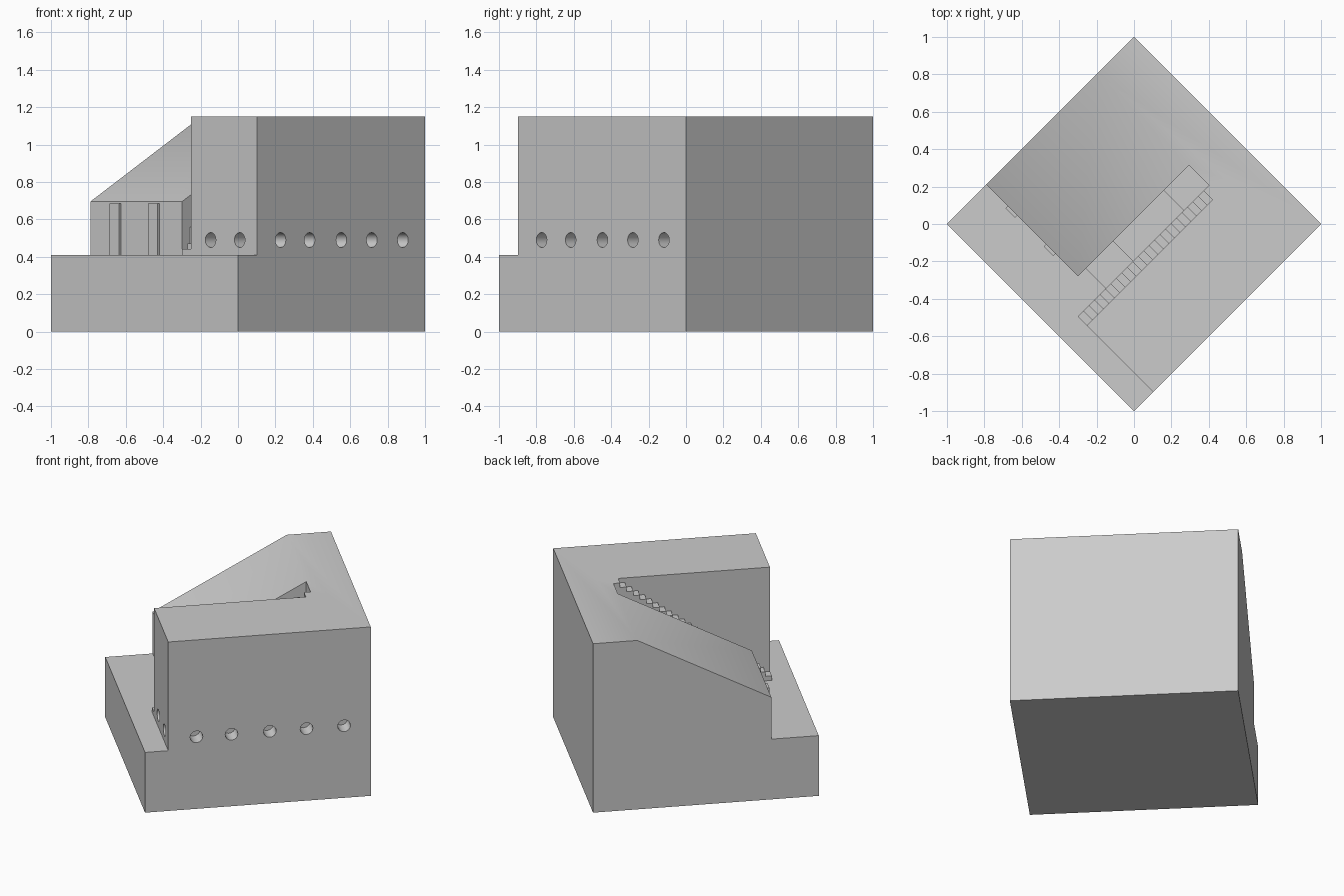
import bpy, bmesh
from math import pi, radians
from mathutils import Matrix

if "Cube" in bpy.data.objects:
    bpy.data.objects.remove(bpy.data.objects["Cube"])

# Everything is laid out square in (u, v, z), then turned 45 degrees about z.
TURN = Matrix.Rotation(pi / 4, 4, 'Z')
H = 0.7071           # half side of the square footprint
BASE, TOP = 0.41, 1.15
BACK = 0.43          # front of the full-height back part


def finish(name, bm):
    bmesh.ops.recalc_face_normals(bm, faces=bm.faces)
    bmesh.ops.transform(bm, matrix=TURN, verts=bm.verts)
    me = bpy.data.meshes.new(name)
    bm.to_mesh(me)
    bm.free()
    ob = bpy.data.objects.new(name, me)
    bpy.context.collection.objects.link(ob)
    return ob


def prism(name, profile, v0, v1):
    """Extrude a (u, z) profile from v0 to v1."""
    bm = bmesh.new()
    face = bm.faces.new([bm.verts.new((u, v0, z)) for u, z in profile])
    ext = bmesh.ops.extrude_face_region(bm, geom=[face])
    moved = [e for e in ext['geom'] if isinstance(e, bmesh.types.BMVert)]
    bmesh.ops.translate(bm, vec=(0, v1 - v0, 0), verts=moved)
    return finish(name, bm)


def boolean(target, other, op):
    mod = target.modifiers.new(op, 'BOOLEAN')
    mod.operation, mod.object, mod.solver = op, other, 'EXACT'
    bpy.context.view_layer.objects.active = target
    bpy.ops.object.modifier_apply(modifier=mod.name)
    bpy.data.objects.remove(other)


def strip(name, middle, v0, v1):
    """Full-depth slice: base ledge, given middle points, full-height back."""
    pts = [(-H, 0), (-H, BASE)] + middle + [(H, TOP), (H, 0)]
    return prism(name, pts, v0, v1)


# tall side wall
body = strip("building", [(-0.562, BASE), (-0.562, TOP)], -H, -0.205)

# stair flight along the wall
n, u0 = 24, -0.562
run, rise = (BACK - u0) / n, (TOP - BASE) / n
steps = []
for i in range(n):
    steps += [(u0 + i * run, BASE + i * rise), (u0 + i * run, BASE + (i + 1) * rise)]
stairs = strip("stairs", steps, -0.205, -0.137)

# narrow court with landings rising beside the stairs
court = strip("court", [(-0.35, BASE), (-0.35, 0.56), (-0.145, 0.56), (-0.145, 0.71),
                        (0.24, 0.71), (0.24, 0.99), (BACK, 0.99), (BACK, TOP)],
              -0.137, 0.014)

# sloped-roof wing
wing = strip("wing", [(-0.41, BASE), (-0.41, 0.695), (BACK, TOP)], 0.014, H)

for part in (stairs, court, wing):
    boolean(body, part, 'UNION')


# round openings in the wall
def opening(u, v, along_u):
    bm = bmesh.new()
    rot = Matrix.Rotation(pi / 2, 4, 'Y' if along_u else 'X')
    bmesh.ops.create_cone(bm, cap_ends=True, segments=16, radius1=0.04, radius2=0.04,
                          depth=0.2, matrix=Matrix.Translation((u, v, 0.49)) @ rot)
    boolean(body, finish("opening_cutter", bm), 'DIFFERENCE')


for u in (-0.385, -0.165, 0.075, 0.305, 0.54):
    opening(u, -H, False)
for v in (-0.355, -0.575):
    opening(-0.562, v, True)

# merge coplanar faces
bm = bmesh.new()
bm.from_mesh(body.data)
bmesh.ops.remove_doubles(bm, verts=bm.verts, dist=1e-5)
bmesh.ops.dissolve_limit(bm, angle_limit=radians(0.5), verts=bm.verts, edges=bm.edges)
bm.to_mesh(body.data)
bm.free()

# shallow pilasters on the low front of the wing
for k, v in enumerate((0.51, 0.22)):
    prism(f"pilaster_{k + 1}", [(-0.426, BASE), (-0.426, 0.685), (-0.409, 0.685), (-0.409, BASE)],
          v - 0.036, v + 0.036)

# smooth the opening walls only
bpy.ops.object.select_all(action='DESELECT')
body.select_set(True)
bpy.context.view_layer.objects.active = body
bpy.ops.object.shade_smooth_by_angle(angle=radians(30))
